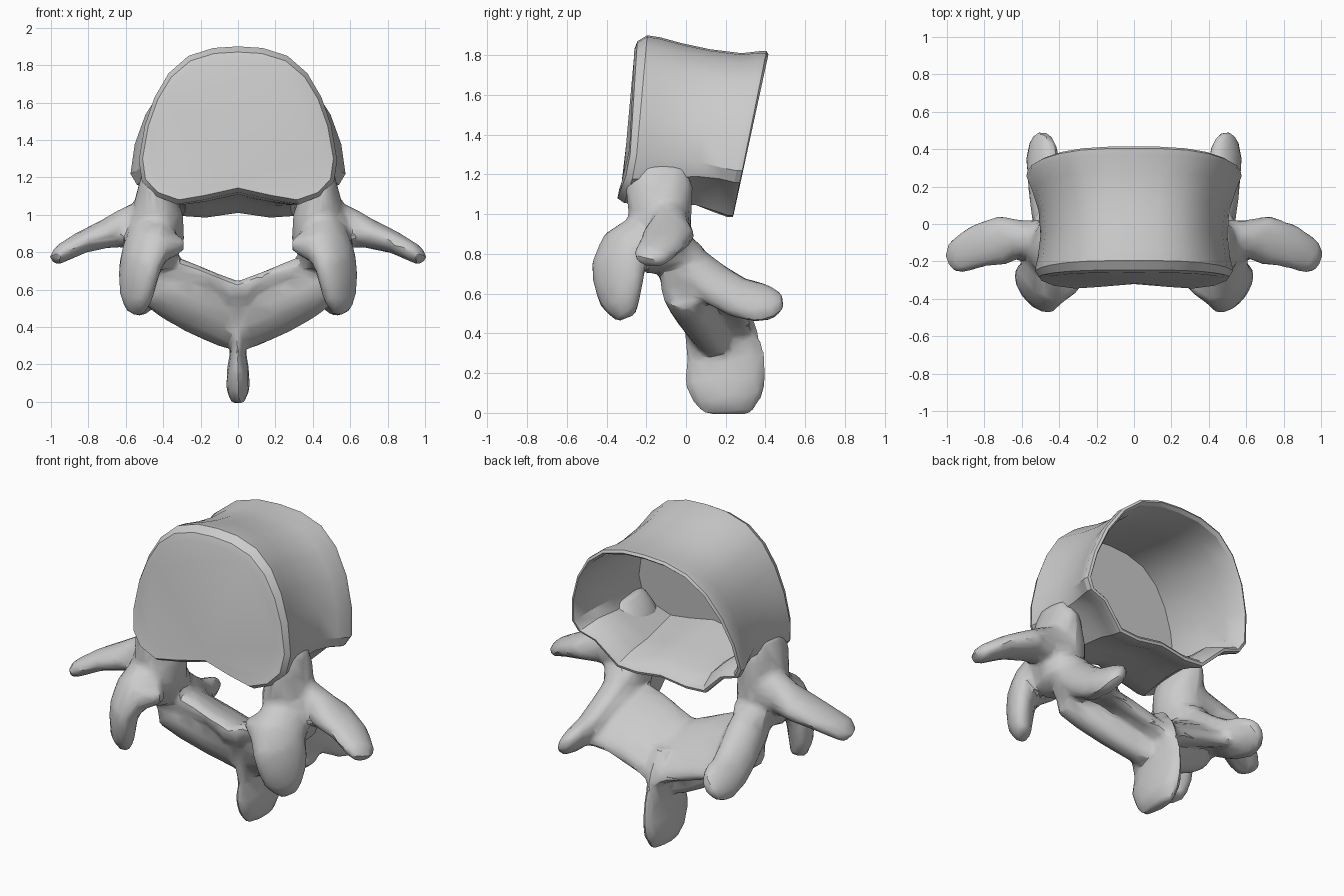
import bpy, bmesh, math
from mathutils import Vector

if "Cube" in bpy.data.objects:
    bpy.data.objects.remove(bpy.data.objects["Cube"])

bone = bpy.data.materials.new("bone grey")
bone.use_nodes = True
bone.diffuse_color = (0.6, 0.6, 0.6, 1)
bone.node_tree.nodes["Principled BSDF"].inputs["Base Color"].default_value = (0.6, 0.6, 0.6, 1)

X, Y = Vector((1, 0, 0)), Vector((0, 1, 0))


def skin(bm, rings):
    """Bridge equal rings of points and cap both ends."""
    rows = [[bm.verts.new(p) for p in ring] for ring in rings]
    n = len(rows[0])
    for a, b in zip(rows, rows[1:]):
        for i in range(n):
            j = (i + 1) % n
            bm.faces.new((a[i], a[j], b[j], b[i]))
    bm.faces.new(rows[0][::-1])
    bm.faces.new(rows[-1])


def tube(bm, axis, stations, side=1, sides=12):
    """Elliptical limb; a station is x, y, z, radius along axis, radius across."""
    pts = [Vector((s[0] * side, s[1], s[2])) for s in stations]
    axis = Vector((axis[0] * side, axis[1], axis[2]))
    rings = []
    for i, (p, s) in enumerate(zip(pts, stations)):
        t = (pts[min(i + 1, len(pts) - 1)] - pts[max(i - 1, 0)]).normalized()
        u = (axis - t * axis.dot(t)).normalized()
        v = t.cross(u)
        ring = []
        for k in range(sides):
            a = math.tau * k / sides
            ring.append(p + u * math.cos(a) * s[3] + v * math.sin(a) * s[4])
        rings.append(ring)
    skin(bm, rings)


def finish(bm, name):
    bmesh.ops.recalc_face_normals(bm, faces=bm.faces)
    mesh = bpy.data.meshes.new(name)
    bm.to_mesh(mesh)
    bm.free()
    mesh.materials.append(bone)
    ob = bpy.data.objects.new(name, mesh)
    bpy.context.collection.objects.link(ob)
    return ob


def shade(ob, degrees):
    bpy.ops.object.select_all(action="DESELECT")
    ob.select_set(True)
    bpy.context.view_layer.objects.active = ob
    bpy.ops.object.shade_smooth_by_angle(angle=math.radians(degrees))


# Vertebral body: kidney outline in front, lipped outline behind, lofted into a waisted cup
front = [(0, 1), (.25, .99), (.5, .94), (.7, .83), (.84, .68), (.94, .5),
         (1, .28), (.97, .14), (.84, .05), (.62, 0), (.35, .03), (0, .08)]
back = [(0, 1), (.25, .99), (.5, .94), (.7, .83), (.86, .66), (.96, .47),
        (1, .28), (.94, .21), (.76, .17), (.52, .01), (.3, 0), (0, .03)]


def body_ring(y0, y1, width, z0, z1, blend, lip):
    """One cross-section; lip pushes its lowest part forward."""
    half = [Vector(f).lerp(Vector(b), blend) for f, b in zip(front, back)]
    loop = [(p.x, p.y) for p in half] + [(-p.x, p.y) for p in half[-2:0:-1]]
    return [(x * width, y0 + (y1 - y0) * z - lip * max(0, 1 - z * 5), z0 + (z1 - z0) * z)
            for x, z in loop]


# y at bottom, y at top, half width, bottom z, top z, blend to back outline, lip
body_rings = [
    (-.295, -.26, .46, 1.13, 1.83, 0, .04),
    (-.295, -.245, .51, 1.08, 1.87, 0, .05),
    (-.27, -.195, .53, 1.055, 1.9, .05, .04),
    (-.2, -.13, .515, 1.05, 1.89, .2, .02),
    (-.08, -.02, .5, 1.05, 1.86, .4, 0),
    (.05, .12, .51, 1.04, 1.83, .7, 0),
    (.14, .28, .545, 1.01, 1.81, 1, 0),
    (.21, .37, .575, .985, 1.82, 1, 0),
    (.235, .405, .57, .985, 1.82, 1, 0),
    (.24, .415, .555, 1, 1.805, 1, 0),
    (.225, .395, .54, 1.02, 1.79, 1, 0),
    (.13, .27, .51, 1.06, 1.785, 1, 0),
    (0, .1, .475, 1.08, 1.8, .7, 0),
    (-.26, -.21, .49, 1.11, 1.85, .1, .02),
]
bm = bmesh.new()
skin(bm, [body_ring(*r) for r in body_rings])
shade(finish(bm, "vertebral_body"), 30)

# Neural arch: overlapping limbs fused into one surface
bm = bmesh.new()
slope = Vector((0, .88, -.47))
for side in (1, -1):
    # pedicle, flaring up the flank of the body
    tube(bm, Y, [(.475, -.13, 1.25, .13, .035), (.445, -.135, 1.14, .175, .1),
                 (.43, -.13, 1.0, .16, .14), (.45, -.13, .88, .16, .165),
                 (.46, -.08, .74, .13, .12)], side)
    # bridge from pedicle to lamina
    tube(bm, Y, [(.44, -.03, .85, .1, .12), (.43, -.01, .72, .13, .1),
                 (.42, .02, .6, .14, .08)], side)
    # transverse process
    tube(bm, Y, [(.45, -.1, .96, .13, .14), (.6, -.08, .93, .1, .11),
                 (.7, -.085, .9, .135, .08), (.84, -.12, .85, .12, .06),
                 (.95, -.175, .79, .1, .05), (.985, -.19, .755, .065, .035)], side)
    # superior articular process: a plate facing inward, with an inner lip
    tube(bm, Vector((.58, .81, 0)), [
        (.46, -.2, .88, .14, .13), (.485, -.31, .82, .16, .11),
        (.52, -.34, .74, .16, .09), (.535, -.34, .66, .15, .08),
        (.545, -.33, .56, .12, .07), (.55, -.3, .475, .06, .045)], side)
    tube(bm, Y, [(.47, -.37, .8, .09, .08), (.38, -.33, .83, .08, .07),
                 (.3, -.3, .85, .05, .05)], side)
    # lamina
    tube(bm, slope, [(.46, .02, .69, .17, .1), (.34, .06, .65, .21, .08),
                     (.2, .1, .59, .24, .07), (-.02, .12, .5, .24, .08)], side)
    # thick wedge under the lamina
    tube(bm, Vector((0, .5, -.87)), [(.46, -.02, .63, .12, .11), (.34, .01, .57, .15, .11),
                                     (.2, .05, .51, .17, .11), (0, .11, .42, .17, .1)], side)
    # inferior articular process: a tilted blade
    tube(bm, Vector((.6, 0, -.8)), [
        (.44, .02, .74, .12, .09), (.46, .14, .65, .12, .085),
        (.48, .26, .58, .12, .075), (.49, .37, .555, .12, .065),
        (.49, .44, .555, .1, .05), (.485, .49, .56, .045, .03)], side)
    # web from the blade to the root of the spine
    tube(bm, Vector((.4, .8, -.3)), [
        (.47, .26, .58, .1, .05), (.32, .2, .56, .13, .05), (.1, .2, .5, .14, .06)], side)
# spinous process
tube(bm, Y, [(0, .12, .54, .15, .07), (0, .17, .41, .19, .05),
             (0, .2, .28, .2, .04), (0, .195, .17, .21, .06),
             (0, .21, .07, .18, .065), (0, .21, -.01, .12, .035)])
arch = finish(bm, "neural_arch")

fuse = arch.modifiers.new("fuse", "REMESH")
fuse.mode = "VOXEL"
fuse.voxel_size = .018
soften = arch.modifiers.new("soften", "SMOOTH")
soften.iterations = 12
facet = arch.modifiers.new("facet", "DECIMATE")
facet.ratio = .09
bpy.context.view_layer.update()
graph = bpy.context.evaluated_depsgraph_get()
fused = bpy.data.meshes.new_from_object(arch.evaluated_get(graph))
arch.modifiers.clear()
arch.data = fused
fused.materials.clear()
fused.materials.append(bone)
shade(arch, 30)
